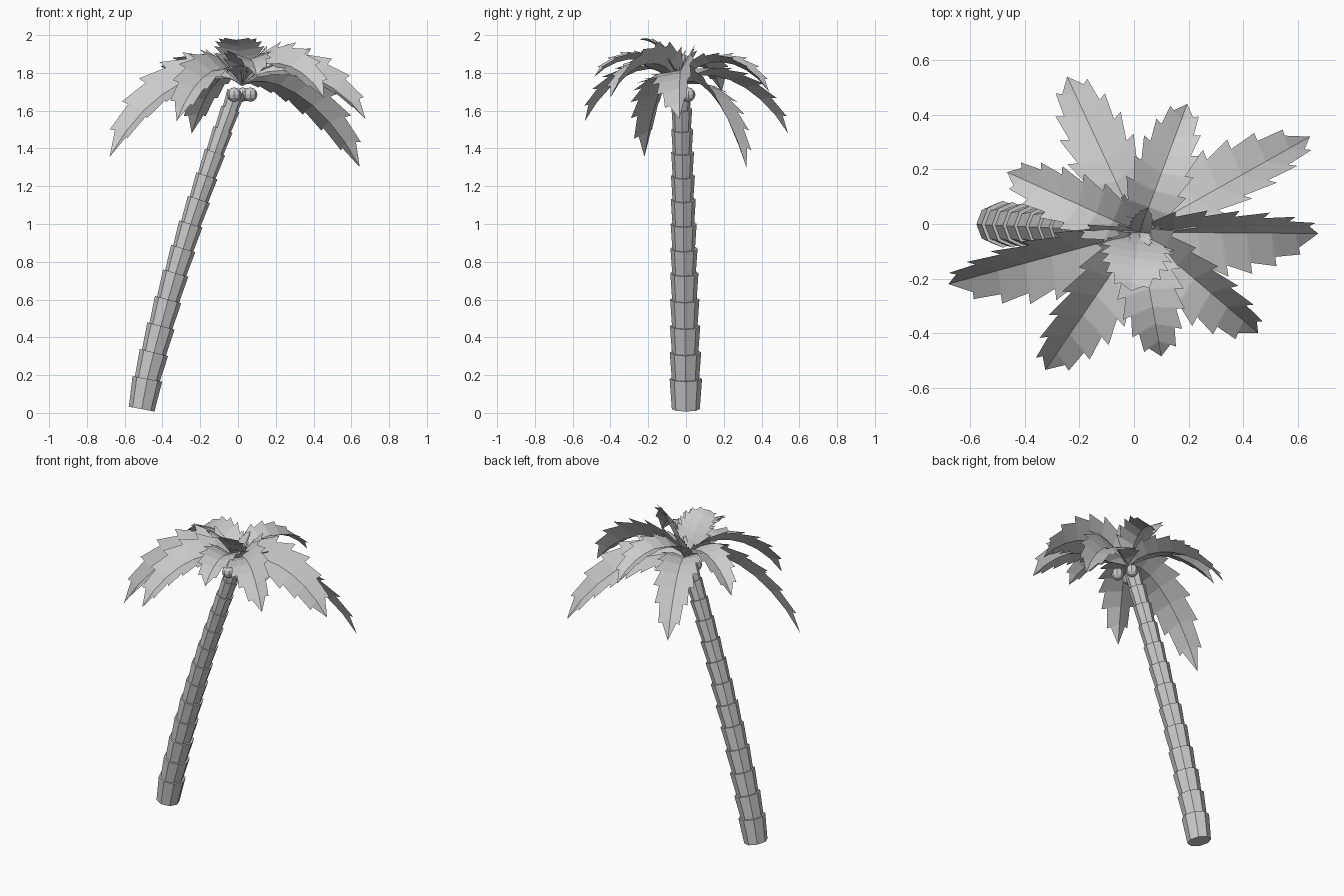
import bpy, bmesh, math
from mathutils import Vector, Matrix

if "Cube" in bpy.data.objects:
    bpy.data.objects.remove(bpy.data.objects["Cube"])

grey = bpy.data.materials.new("plain grey")
grey.diffuse_color = (0.6, 0.6, 0.6, 1)
grey.use_nodes = True
grey.node_tree.nodes["Principled BSDF"].inputs["Base Color"].default_value = grey.diffuse_color


def add_object(name, bm):
    mesh = bpy.data.meshes.new(name)
    bm.to_mesh(mesh)
    bm.free()
    mesh.materials.append(grey)
    obj = bpy.data.objects.new(name, mesh)
    bpy.context.collection.objects.link(obj)
    return obj


# trunk: stacked eight-sided cups along a gently bending path
LEVELS = [(-0.51, 0.02), (-0.48, 0.18), (-0.445, 0.32), (-0.408, 0.46), (-0.37, 0.60),
          (-0.33, 0.74), (-0.29, 0.87), (-0.25, 1.00), (-0.207, 1.13), (-0.165, 1.255),
          (-0.122, 1.38), (-0.08, 1.50), (-0.04, 1.61), (-0.01, 1.70)]
bm = bmesh.new()
last = len(LEVELS) - 1
for i in range(last):
    f = i / last
    a = Vector((LEVELS[i][0], -0.025 * f, LEVELS[i][1]))
    b = Vector((LEVELS[i + 1][0], -0.025 * (i + 1) / last, LEVELS[i + 1][1]))
    axis = (b - a).normalized()
    if i:
        a -= axis * 0.012
    r_top = 0.086 - 0.037 * f
    r_low = r_top * 0.86
    lean = Matrix.Rotation(math.atan2(axis.x, axis.z), 4, 'Y')
    place = Matrix.Translation((a + b) / 2) @ lean @ Matrix.Diagonal((0.93, 1, 1, 1))
    bmesh.ops.create_cone(bm, cap_ends=True, segments=8, radius1=r_low, radius2=r_top,
                          depth=(b - a).length, matrix=place)
add_object("trunk", bm)

# coconuts
for k, pos in enumerate([(-0.02, -0.075, 1.685), (0.065, -0.075, 1.685), (0.025, 0.012, 1.685)]):
    bm = bmesh.new()
    bmesh.ops.create_uvsphere(bm, u_segments=8, v_segments=6, radius=0.038,
                              matrix=Matrix.Translation(pos))
    add_object(f"coconut_{k + 1}", bm)

# fronds: creased blades with saw-toothed edges along an arching rib
CROWN = Vector((0.02, -0.03, 1.73))
WIDTH = [0.08, 0.62, 0.95, 1.0, 1.0, 0.93, 0.75, 0.48, 0.0]


def frond(name, tip, rise, half, roll=0.0, fold=0.5, near_at=0.2, far_at=0.69):
    tip = Vector(tip)
    # cubic rib: steep at the crown, level in the middle, drooping at the tip
    c1, c2 = CROWN.lerp(tip, near_at), CROWN.lerp(tip, far_at)
    c1.z = CROWN.z + (rise - CROWN.z) * 2 / 3
    c2.z = tip.z + (rise - tip.z) * 2 / 3
    n = len(WIDTH) - 1
    bm = bmesh.new()
    ribs, frames = [], []
    for i in range(n + 1):
        t = i / n
        u = 1 - t
        p = CROWN * u ** 3 + c1 * (3 * u * u * t) + c2 * (3 * u * t * t) + tip * t ** 3
        tan = ((c1 - CROWN) * u * u + (c2 - c1) * (2 * u * t) + (tip - c2) * t * t).normalized()
        flat = (tip - CROWN).to_2d()
        side = Vector((flat.y, -flat.x, 0)).normalized()
        up = side.cross(tan).normalized()
        spin = Matrix.Rotation(roll, 3, tan)
        ribs.append(bm.verts.new(p))
        frames.append((tan, spin @ side, spin @ up))
    step = (tip - CROWN).length / n
    for s in (1, -1):
        def edge(i, w, push):
            tan, side, up = frames[i]
            out = side * s * math.cos(fold) + up * math.sin(fold)
            return bm.verts.new(ribs[i].co + out * w * half + tan * push * step)
        for i in range(n):
            near = edge(i, WIDTH[i] * 0.76, 0.2)
            if i == n - 1:
                loop = [ribs[i], near, ribs[i + 1]]
            else:
                far = edge(i + 1, WIDTH[i + 1] * 1.05, 0.4)
                loop = [ribs[i], near, far, ribs[i + 1]]
            bm.faces.new(loop if s > 0 else loop[::-1])
    bm.normal_update()
    return add_object(name, bm)


# long drooping fronds: tip, control height, half width, roll, fold
FRONDS = [((0.675, -0.035, 1.555), 1.96, 0.155, 0.6, 0.45),
          ((0.645, 0.32, 1.30), 1.87, 0.145, -0.55, 0.35),
          ((-0.68, -0.22, 1.355), 1.95, 0.155, -0.6, 0.45),
          ((-0.245, 0.54, 1.48), 1.92, 0.135, 0.0, 0.35),
          ((0.195, 0.44, 1.70), 2.00, 0.12, 0.0, 0.4),
          ((-0.465, 0.19, 1.70), 2.00, 0.115, 0.0, 0.4),
          ((0.455, -0.40, 1.67), 2.00, 0.14, 0.45, 0.45),
          ((0.10, -0.485, 1.78), 1.99, 0.125, 0.0, 0.35),
          ((-0.325, -0.535, 1.545), 1.98, 0.145, -0.3, 0.45)]
for k, (tip, rise, half, roll, fold) in enumerate(FRONDS):
    frond(f"frond_{k + 1}", tip, rise, half, roll, fold)

# young fronds standing up in the middle
frond("young_frond", (-0.01, -0.245, 1.975), 1.98, 0.13, 0.0, 0.15, 0.27, 0.6)
frond("sprout_back", (0.05, 0.06, 1.92), 1.84, 0.05, 0.0, 0.5)
frond("sprout_front", (0.03, -0.12, 1.85), 1.84, 0.05, 0.0, 0.5)
